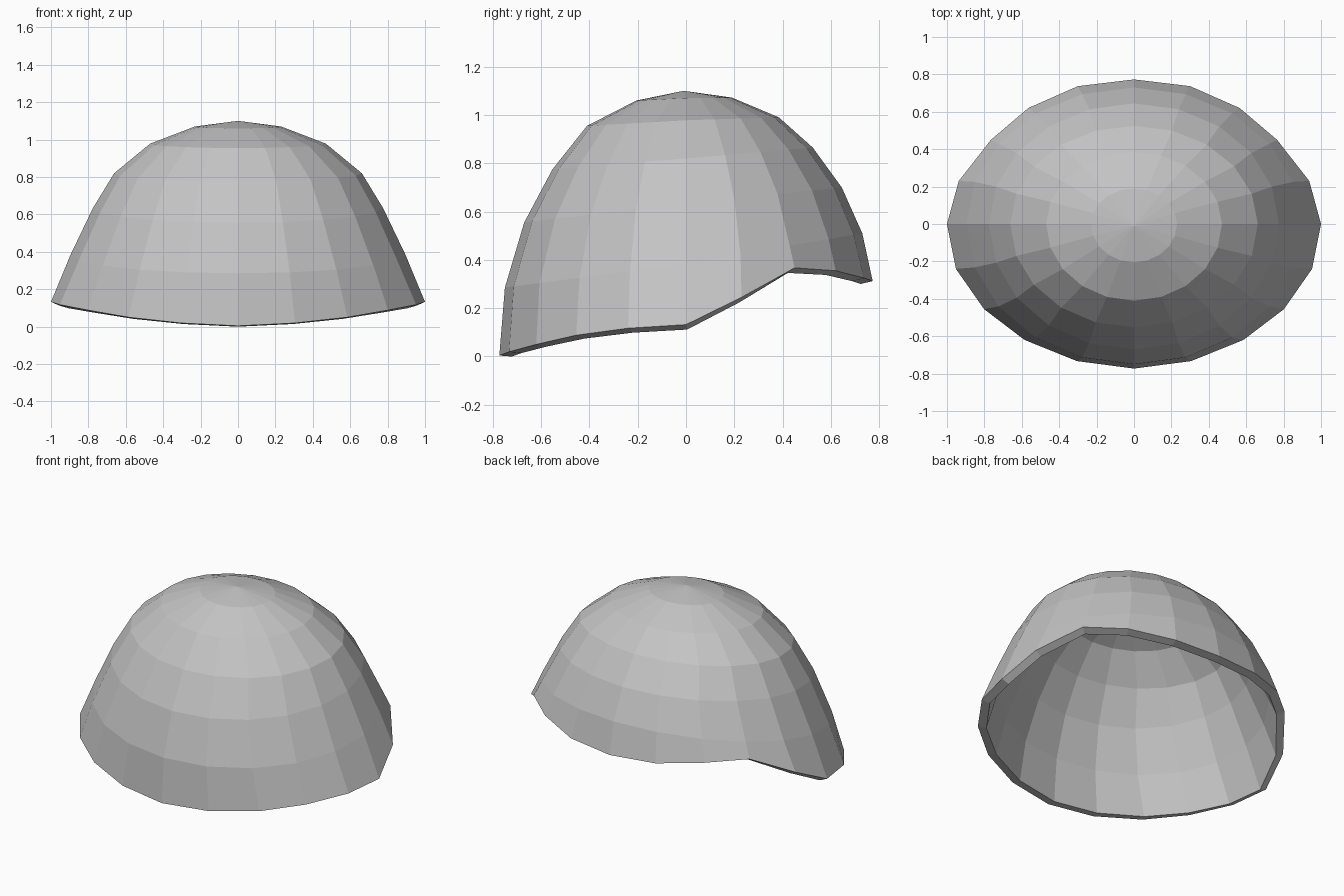
import bpy, bmesh, math

if "Cube" in bpy.data.objects:
    bpy.data.objects.remove(bpy.data.objects["Cube"])

SEG = 20

# Shell colour
mat = bpy.data.materials.new("plain grey")
mat.diffuse_color = (0.55, 0.55, 0.55, 1)
mat.use_nodes = True
mat.node_tree.nodes["Principled BSDF"].inputs["Base Color"].default_value = mat.diffuse_color

# Rings from the crown down: half width, front depth, back depth, front z, side z, back z
rings = [
    (0.23, 0.205, 0.19, 1.06, 1.07, 1.072),
    (0.47, 0.41, 0.385, 0.955, 0.978, 0.99),
    (0.662, 0.553, 0.525, 0.775, 0.82, 0.865),
    (0.775, 0.67, 0.645, 0.555, 0.635, 0.70),
    (0.895, 0.75, 0.73, 0.285, 0.385, 0.51),
]
# Right half of the open rim, from the back round to the front
rim_half = [
    (0, 0.773, 0.312), (0.30, 0.737, 0.325), (0.565, 0.62, 0.355), (0.765, 0.45, 0.367),
    (0.937, 0.23, 0.245), (1.0, 0.0, 0.132), (0.952, -0.24, 0.117), (0.802, -0.455, 0.088),
    (0.585, -0.62, 0.05), (0.305, -0.733, 0.019), (0, -0.773, 0.004),
]
rim = rim_half + [(-x, y, z) for x, y, z in rim_half[-2:0:-1]]

bm = bmesh.new()
apex = bm.verts.new((0, -0.01, 1.1))
loops = []
for w, front, back, zf, zs, zb in rings:
    loop = []
    for i in range(SEG):
        a = 2 * math.pi * i / SEG
        s, c = math.sin(a), math.cos(a)
        depth, z_end = (back, zb) if c > 0 else (front, zf)
        loop.append(bm.verts.new((w * s, depth * c, zs + (z_end - zs) * abs(c))))
    loops.append(loop)
loops.append([bm.verts.new(p) for p in rim])

# Crown fan and wall bands
for i in range(SEG):
    j = (i + 1) % SEG
    bm.faces.new((apex, loops[0][j], loops[0][i]))
    for up, low in zip(loops, loops[1:]):
        bm.faces.new((up[i], up[j], low[j], low[i]))
bmesh.ops.recalc_face_normals(bm, faces=bm.faces)
if apex.normal.z < 0 or min(f.normal.z for f in apex.link_faces) < 0:
    bmesh.ops.reverse_faces(bm, faces=bm.faces)

mesh = bpy.data.meshes.new("dome_shell")
bm.to_mesh(mesh)
bm.free()
mesh.materials.append(mat)
shell = bpy.data.objects.new("dome_shell", mesh)
bpy.context.collection.objects.link(shell)

# Wall thickness, grown inwards
solid = shell.modifiers.new("thickness", 'SOLIDIFY')
solid.thickness = 0.052
solid.offset = -1
